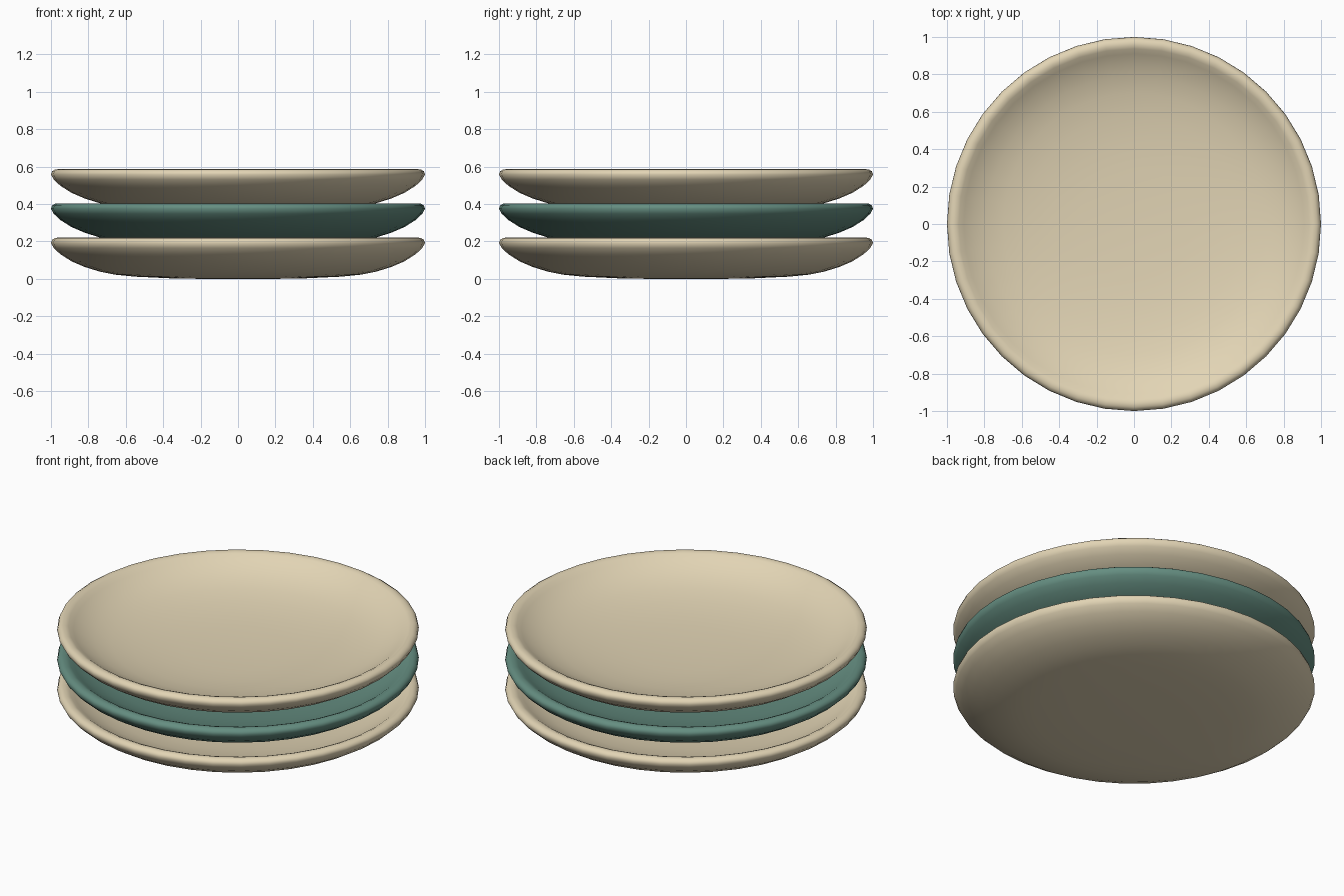
import bpy, bmesh
from math import sin, cos, pi

if "Cube" in bpy.data.objects:
    bpy.data.objects.remove(bpy.data.objects["Cube"])

SEGMENTS = 40
# Plate cross-section (radius, height): underside, rolled rim, dished inside
PROFILE = [(0.18, 0.0), (0.36, 0.003), (0.55, 0.012), (0.66, 0.023), (0.74, 0.039),
           (0.82, 0.064), (0.89, 0.094), (0.95, 0.132), (0.985, 0.165), (1.0, 0.192),
           (0.994, 0.209), (0.978, 0.219), (0.957, 0.221), (0.937, 0.213),
           (0.91, 0.194), (0.86, 0.165), (0.79, 0.135), (0.70, 0.11),
           (0.58, 0.089), (0.44, 0.074), (0.3, 0.066), (0.15, 0.062)]


def material(name, colour):
    m = bpy.data.materials.new(name)
    m.diffuse_color = (*colour, 1)
    m.use_nodes = True
    m.node_tree.nodes["Principled BSDF"].inputs["Base Color"].default_value = m.diffuse_color
    return m


def plate(name, z, mat):
    bm = bmesh.new()
    rings = [[bm.verts.new((r * cos(2 * pi * i / SEGMENTS), r * sin(2 * pi * i / SEGMENTS), h))
              for i in range(SEGMENTS)] for r, h in PROFILE]
    for a, b in zip(rings, rings[1:]):
        for i in range(SEGMENTS):
            j = (i + 1) % SEGMENTS
            bm.faces.new((a[i], a[j], b[j], b[i]))
    # Close the underside and the inside floor
    for ring, h in ((rings[0], 0.0), (rings[-1], 0.06)):
        centre = bm.verts.new((0, 0, h))
        for i in range(SEGMENTS):
            bm.faces.new((centre, ring[i], ring[(i + 1) % SEGMENTS]))
    bmesh.ops.recalc_face_normals(bm, faces=bm.faces)
    for f in bm.faces:
        f.smooth = True
    mesh = bpy.data.meshes.new(name)
    bm.to_mesh(mesh)
    bm.free()
    mesh.materials.append(mat)
    ob = bpy.data.objects.new(name, mesh)
    ob.location.z = z
    bpy.context.collection.objects.link(ob)


cream = material("cream", (0.76, 0.66, 0.46))
teal = material("teal", (0.13, 0.27, 0.22))

# Stack of three plates, alternating colours
for i, (name, mat) in enumerate((("bottom_plate", cream), ("middle_plate", teal), ("top_plate", cream))):
    plate(name, 0.183 * i, mat)
